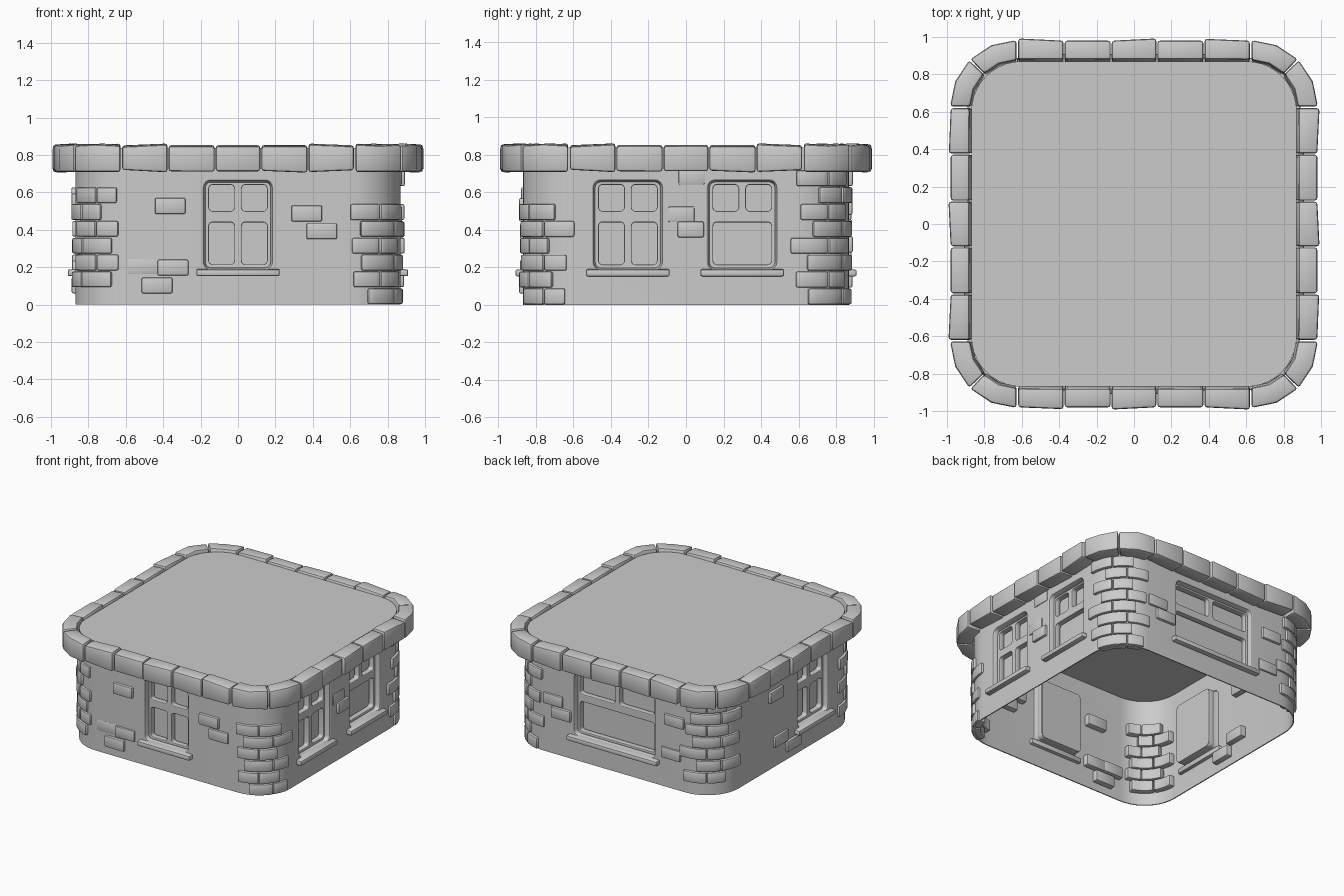
import bpy, bmesh, random
from math import sin, cos, pi
from mathutils import Matrix, Vector

if "Cube" in bpy.data.objects:
    bpy.data.objects.remove(bpy.data.objects["Cube"])

random.seed(4)
R, C = 0.87, 0.60          # wall half width, start of rounded corner
RAD = R - C
ARC = RAD * pi / 2


def spin(side):
    return Matrix.Rotation(side * pi / 2, 4, 'Z')


def finish(ob):
    bpy.ops.object.select_all(action='DESELECT')
    ob.select_set(True)
    bpy.context.view_layer.objects.active = ob
    bpy.ops.object.convert(target='MESH')
    bpy.ops.object.shade_smooth_by_angle(angle=0.6)


def to_object(bm, name):
    me = bpy.data.meshes.new(name)
    bm.to_mesh(me)
    bm.free()
    ob = bpy.data.objects.new(name, me)
    bpy.context.collection.objects.link(ob)
    return ob


def add_bevel(ob, width):
    m = ob.modifiers.new('bevel', 'BEVEL')
    m.width, m.segments, m.limit_method, m.angle_limit = width, 2, 'ANGLE', 0.8


def loft(bm, sections):
    """Closed solid through four-point (or longer) sections."""
    rings = [[bm.verts.new(p) for p in s] for s in sections]
    n = len(rings[0])
    fs = [bm.faces.new(rings[0]), bm.faces.new(rings[-1])]
    for a, b in zip(rings, rings[1:]):
        for i in range(n):
            j = (i + 1) % n
            fs.append(bm.faces.new((a[i], a[j], b[j], b[i])))
    bmesh.ops.recalc_face_normals(bm, faces=fs)


def path(s, off):
    """Point on the front wall; past s = C it runs round the right corner."""
    if s <= C:
        return Vector((s, -R - off, 0))
    if s <= C + ARC:
        a = (s - C) / RAD
        return Vector((C + (RAD + off) * sin(a), -C - (RAD + off) * cos(a), 0))
    return Vector((R + off, -C + s - C - ARC, 0))


def brick(bm, side, s0, s1, z0, z1, out=0.02):
    n = 5 if s1 > C else 1
    secs = []
    for i in range(n + 1):
        s = s0 + (s1 - s0) * i / n
        secs.append([spin(side) @ (path(s, o) + Vector((0, 0, z)))
                     for o, z in ((out, z0), (out, z1), (-0.05, z1), (-0.05, z0))])
    loft(bm, secs)


def rr(x0, x1, z0, z1, r, n=4):
    """Rounded rectangle outline."""
    pts = []
    for k, (cx, cz) in enumerate(((x1 - r, z1 - r), (x0 + r, z1 - r),
                                  (x0 + r, z0 + r), (x1 - r, z0 + r))):
        for i in range(n + 1):
            a = (k + i / n) * pi / 2
            pts.append((cx + r * cos(a), cz + r * sin(a)))
    return pts


# wall shell with flat roof, open underneath
bm = bmesh.new()
outline = []
for side in range(4):
    outline += [spin(side) @ path(C + ARC * i / 10, 0) for i in range(11)]
lo = [bm.verts.new(p) for p in outline]
hi = [bm.verts.new(p + Vector((0, 0, 0.838))) for p in outline]
for i in range(len(lo)):
    j = (i + 1) % len(lo)
    bm.faces.new((lo[i], lo[j], hi[j], hi[i]))
bm.faces.new(hi)
bmesh.ops.recalc_face_normals(bm, faces=bm.faces)
wall = to_object(bm, 'wall_and_roof')
sol = wall.modifiers.new('thickness', 'SOLIDIFY')
sol.thickness, sol.offset = 0.008, -1

# windows: side, centre, half width, lower pane split
WINDOWS = [(0, 0, 0.19, True), (1, -0.31, 0.19, True), (1, 0.30, 0.19, False),
           (2, 0, 0.35, False), (3, 0.30, 0.19, True)]
cut_bm, sill_bm = bmesh.new(), bmesh.new()
for side, c, w, split in WINDOWS:
    M = spin(side)

    def ring(inset, d):
        return [M @ Vector((x, -R + d, z)) for x, z in
                rr(c - w + inset, c + w - inset, 0.18 + inset, 0.67 - inset, 0.045 - inset)]
    loft(cut_bm, [ring(0, -0.03), ring(0, 0.04)])
    # jamb pocket and glass
    bm = bmesh.new()
    rings = [[bm.verts.new(p) for p in ring(i, d)]
             for i, d in ((0, 0), (0.006, 0.004), (0.016, 0.03), (0.016, 0.085))]
    for a, b in zip(rings, rings[1:]):
        for i in range(len(a)):
            j = (i + 1) % len(a)
            bm.faces.new((a[i], a[j], b[j], b[i]))
    bm.faces.new(rings[-1])
    bmesh.ops.recalc_face_normals(bm, faces=bm.faces)
    bm.normal_update()
    glass = max(bm.faces, key=lambda f: len(f.verts))
    if glass.normal.dot(M @ Vector((0, -1, 0))) < 0:
        bmesh.ops.reverse_faces(bm, faces=bm.faces)
    finish(to_object(bm, 'window_pocket'))
    # frame with pane openings
    cu = bpy.data.curves.new('window_frame', 'CURVE')
    cu.dimensions, cu.fill_mode = '2D', 'BOTH'
    cu.extrude, cu.bevel_depth, cu.offset, cu.bevel_resolution = 0.016, 0.006, -0.006, 1
    e = w - 0.035
    panes = [(-e, -0.02, 0.5, 0.64), (0.02, e, 0.5, 0.64)]
    panes += [(-e, -0.02, 0.215, 0.44), (0.02, e, 0.215, 0.44)] if split else [(-e, e, 0.215, 0.44)]
    g = 0.014
    shapes = [rr(-w + g, w - g, 0.18 + g, 0.67 - g, 0.03)] + [rr(*p, 0.02) for p in panes]
    for pts in shapes:
        sp = cu.splines.new('POLY')
        sp.points.add(len(pts) - 1)
        for q, (x, z) in zip(sp.points, pts):
            q.co = (x, z, 0, 1)
        sp.use_cyclic_u = True
    frame = bpy.data.objects.new('window_frame', cu)
    bpy.context.collection.objects.link(frame)
    frame.rotation_euler = (pi / 2, 0, side * pi / 2)
    frame.location = M @ Vector((c, -R + 0.058, 0))
    finish(frame)
    # sill
    loft(sill_bm, [[M @ Vector((x, -y, z)) for y, z in
                    ((0.91, 0.152), (0.91, 0.188), (0.835, 0.192), (0.835, 0.152))]
                   for x in (c - w - 0.033, c + w + 0.033)])
cutter = to_object(cut_bm, 'window_cutter')
cutter.hide_render = True
bo = wall.modifiers.new('openings', 'BOOLEAN')
bo.operation, bo.solver, bo.object = 'DIFFERENCE', 'EXACT', cutter
finish(wall)
bpy.data.objects.remove(cutter)
sills = to_object(sill_bm, 'window_sills')
add_bevel(sills, 0.009)
finish(sills)

# coping stones: five per side, two round each corner
bm = bmesh.new()
EDGES = [-0.622, -0.374, -0.122, 0.122, 0.374, 0.622]
SHAPE = [(0.98, 0.99, 0.72, 0.707, 0.85, 0.862), (0.98, 0.98, 0.712, 0.71, 0.853, 0.853),
         (0.992, 0.98, 0.712, 0.712, 0.853, 0.853), (0.98, 0.98, 0.715, 0.705, 0.852, 0.852),
         (0.98, 0.992, 0.708, 0.718, 0.862, 0.852)]
G = 0.003
for side in range(4):
    M = spin(side)
    for k, (o0, o1, b0, b1, t0, t1) in enumerate(SHAPE):
        secs = []
        for x, o, b, t in ((EDGES[k] + G, o0, b0, t0), (EDGES[k + 1] - G, o1, b1, t1)):
            secs.append([M @ Vector((x, y, z)) for y, z in
                         ((-o, b), (-o, t - 0.006), (-0.88, t), (-0.862, b + 0.004))])
        loft(bm, secs)
    for k in range(2):
        secs = []
        for i in range(3):
            a = (k + 0.015 + 0.97 * i / 2) * pi / 4
            top = 0.862 if (k + i) % 2 == 0 else 0.855
            secs.append([M @ Vector((0.625 + r * sin(a), -0.625 - r * cos(a), z)) for r, z in
                         ((0.358, 0.709), (0.358, top - 0.006), (0.252, top), (0.24, 0.709))])
        loft(bm, secs)
coping = to_object(bm, 'coping_stones')
add_bevel(coping, 0.014)
finish(coping)

# bricks wrapping the corners; (first course, last course) per corner
bm = bmesh.new()
H = 0.09
MID = C + ARC / 2
for side, (first, last) in enumerate(((0, 5), (0, 7), (1, 7), (1, 6))):
    for k in range(first, last + 1):
        odd = k % 2
        left = MID - (0.22 if odd else 0.13) - random.uniform(-0.03, 0.04)
        right = MID + (0.10 if odd else 0.19) + random.uniform(-0.03, 0.04)
        joint = MID + (-0.05 if odd else 0.05)
        for s0, s1 in ((left, joint - 0.003), (joint + 0.003, right)):
            brick(bm, side, s0, s1, k * H + 0.003, (k + 1) * H - 0.003, random.uniform(0.014, 0.022))

# loose bricks on the flat walls: side, left end, bottom, projection
LOOSE = [(0, -0.445, 0.485, 0.02), (0, 0.285, 0.445, 0.02), (0, 0.365, 0.35, 0.015),
         (0, -0.43, 0.155, 0.015), (0, -0.515, 0.06, 0.02), (0, -0.59, 0.16, 0.003),
         (1, -0.045, 0.36, 0.02), (1, -0.095, 0.44, 0.008), (1, -0.04, 0.64, 0.006),
         (2, -0.60, 0.37, 0.015), (2, -0.53, 0.28, 0.02), (2, 0.43, 0.48, 0.018),
         (2, 0.40, 0.22, 0.012), (3, -0.24, 0.51, 0.02), (3, -0.18, 0.15, 0.018),
         (3, -0.03, 0.06, 0.02)]
for side, s, z, out in LOOSE:
    brick(bm, side, s, s + (0.14 if side == 1 else 0.165), z, z + 0.085, out)
bricks = to_object(bm, 'wall_bricks')
add_bevel(bricks, 0.009)
finish(bricks)
